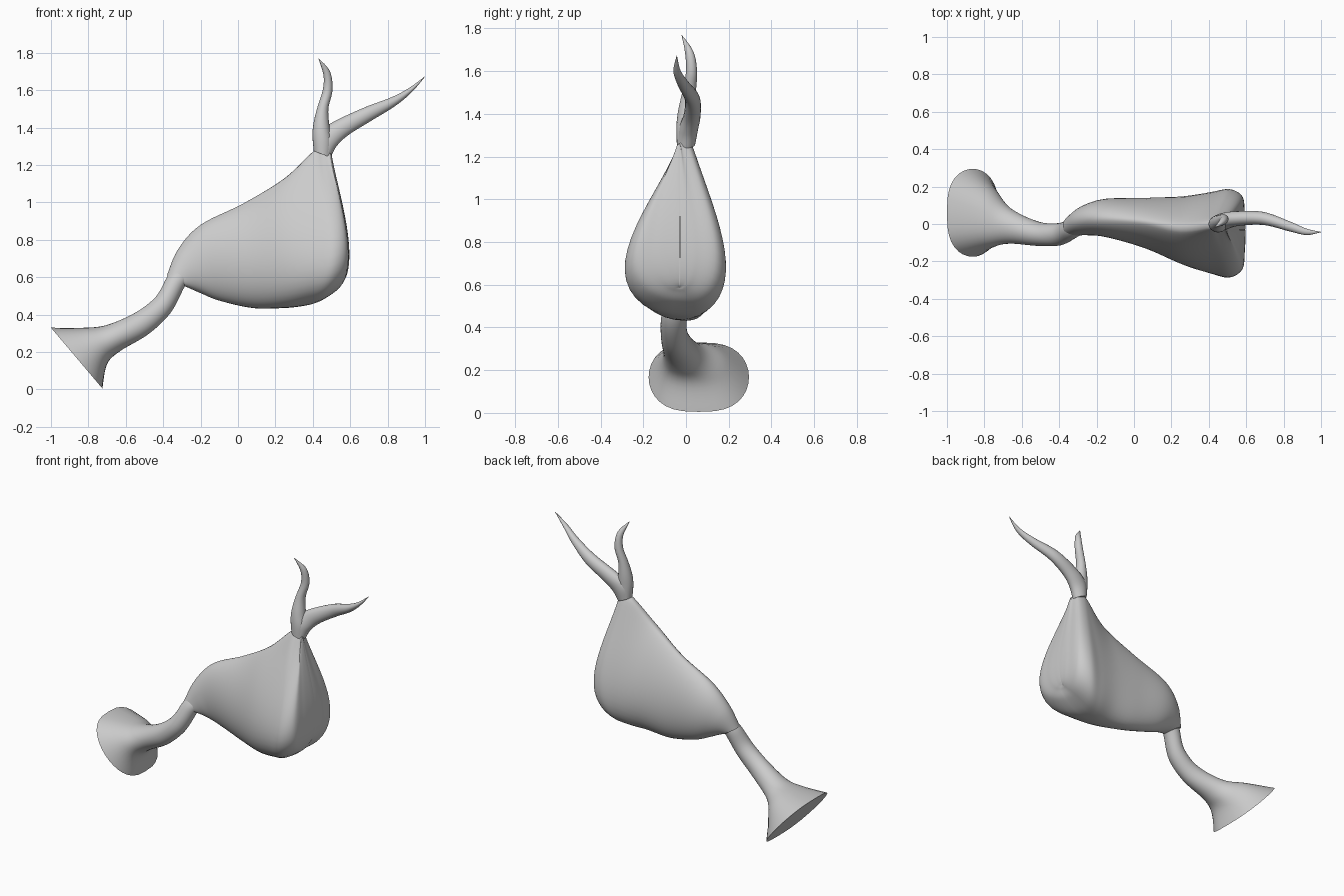
import bpy, bmesh, math


def catmull(p0, p1, p2, p3, t):
    return [0.5 * (2 * b + (c - a) * t + (2 * a - 5 * b + 4 * c - d) * t * t
                   + (3 * b - a - 3 * c + d) * t ** 3)
            for a, b, c, d in zip(p0, p1, p2, p3)]


def ring(key, sides):
    """Cross-section spanning two outline points seen from the front.
    key: lower x,z, upper x,z, middle y, front width, back width,
    taper (positive = teardrop, negative = squarish), bow in x"""
    bx, bz, tx, tz, yc, wf, wb, k, bow = key
    e = 0.5 + max(k, 0) / 2
    m = 0.5 / (0.5 + e)
    peak = m ** 0.5 * (1 - m) ** e
    pts = []
    for i in range(sides):
        a = 2 * math.pi * i / sides
        s = (1 - math.cos(a)) / 2
        w = (s ** 0.5 * max(1 - s, 0) ** e / peak) ** (1 + min(k, 0))
        side = wb if math.sin(a) > 0 else wf
        blunt = min(0.05, 0.25 * side) * min(max(k, 0), 1)  # keeps the upper ridge broad
        half = (side - blunt) * w + blunt * abs(math.sin(a)) ** 0.6
        y = yc + (half if math.sin(a) > 0 else -half)
        lean = bow * s ** 0.6 * max(1 - s, 0) ** 1.4 / 0.294
        pts.append((bx + (tx - bx) * s + lean, y, bz + (tz - bz) * s))
    return pts


def loft(name, keys, sides=32, steps=6):
    keys = [tuple(k) + (0,) * (9 - len(k)) for k in keys]
    ext = [keys[0]] + keys + [keys[-1]]
    sections = [catmull(*ext[i:i + 4], j / steps)
                for i in range(len(keys) - 1) for j in range(steps)] + [keys[-1]]
    bm = bmesh.new()
    rings = [[bm.verts.new(p) for p in ring(s, sides)] for s in sections]
    for r, q in zip(rings, rings[1:]):
        for i in range(sides):
            j = (i + 1) % sides
            bm.faces.new((r[i], r[j], q[j], q[i]))
    bm.faces.new(rings[0])
    bm.faces.new(rings[-1][::-1])
    bmesh.ops.recalc_face_normals(bm, faces=bm.faces)
    mesh = bpy.data.meshes.new(name)
    bm.to_mesh(mesh)
    bm.free()
    ob = bpy.data.objects.new(name, mesh)
    bpy.context.collection.objects.link(ob)
    bpy.ops.object.select_all(action='DESELECT')
    ob.select_set(True)
    bpy.context.view_layer.objects.active = ob
    bpy.ops.object.shade_smooth_by_angle(angle=math.radians(60))
    return ob


# Swollen teardrop bag
loft("body", [
    (-.28, .55, -.38, .61, -.01, .055, .055),
    (-.20, .515, -.32, .75, .02, .08, .08),
    (-.10, .475, -.20, .88, .03, .10, .105, .1),
    (.08, .435, .03, .995, .015, .145, .125, .5),
    (.24, .435, .25, 1.13, -.02, .20, .17, 1.2, .02),
    (.34, .445, .40, 1.27, -.005, .265, .18, 1.9, .06),
    (.42, .465, .45, 1.28, 0, .29, .19, 2, .085),
    (.51, .52, .485, 1.27, -.005, .24, .155, 2, .077),
    (.552, .57, .495, 1.26, -.03, .12, .09, 2, .055),
    (.56, .585, .50, 1.26, -.03, .04, .04, 2, .05),
    (.56, .588, .50, 1.26, -.03, .001, .001, 2, .05)], sides=48)

# Curved stem flaring into a trumpet foot
loft("flared_foot", [
    (-.25, .59, -.34, .65, -.01, .045, .045),
    (-.285, .55, -.38, .60, -.025, .055, .055),
    (-.36, .41, -.44, .495, -.055, .06, .06),
    (-.48, .295, -.55, .41, -.052, .065, .065),
    (-.63, .205, -.70, .345, -.01, .095, .095),
    (-.70, .135, -.82, .33, .03, .155, .16, -.2),
    (-.725, .005, -1.0, .33, .06, .235, .235, -.3)])

# Forked prongs growing from a shared neck
loft("upright_prong", [
    (.495, 1.24, .405, 1.275, 0, .043, .043),
    (.502, 1.32, .398, 1.36, .0, .045, .045),
    (.49, 1.40, .405, 1.43, .005, .042, .042),
    (.483, 1.50, .425, 1.51, .015, .032, .032),
    (.505, 1.60, .453, 1.60, .026, .026, .026),
    (.492, 1.70, .457, 1.68, .015, .02, .02),
    (.432, 1.77, .43, 1.768, -.02, .001, .001)], sides=20)
loft("leaning_prong", [
    (.495, 1.24, .405, 1.275, 0, .043, .043),
    (.527, 1.30, .42, 1.36, .012, .045, .045),
    (.59, 1.36, .50, 1.425, .028, .04, .04),
    (.71, 1.435, .67, 1.505, .03, .035, .035),
    (.84, 1.515, .82, 1.562, -.012, .027, .027),
    (.93, 1.59, .915, 1.612, -.042, .017, .017),
    (1.0, 1.672, .998, 1.673, -.043, .001, .001)], sides=20)
